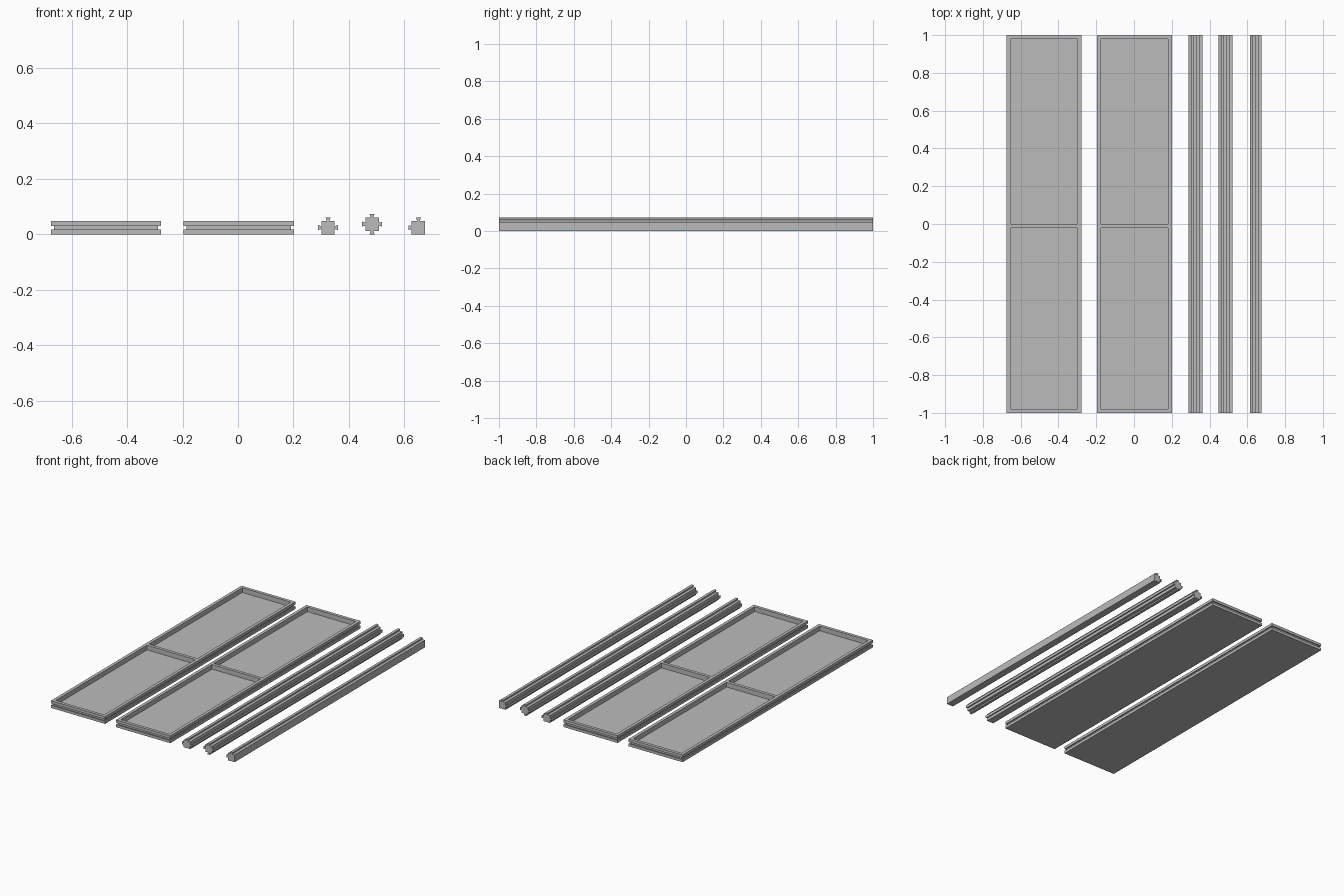
import bpy, bmesh

if "Cube" in bpy.data.objects:
    bpy.data.objects.remove(bpy.data.objects["Cube"])

grey = bpy.data.materials.new("plain grey")
grey.diffuse_color = (0.5, 0.5, 0.5, 1)
grey.use_nodes = True
grey.node_tree.nodes["Principled BSDF"].inputs["Base Color"].default_value = grey.diffuse_color

T = 0.048          # board thickness, also the rail body size
MID = T / 2
LIP, DEEP = 0.006, 0.009   # half height of the dovetail at its mouth and at its wide end
D = 0.011          # groove depth


def finish(bm, name):
    bmesh.ops.remove_doubles(bm, verts=bm.verts, dist=1e-5)
    bmesh.ops.recalc_face_normals(bm, faces=bm.faces)
    me = bpy.data.meshes.new(name)
    bm.to_mesh(me)
    bm.free()
    me.materials.append(grey)
    bpy.context.collection.objects.link(bpy.data.objects.new(name, me))


def ring(bm, x0, x1, y0, y1, z):
    return [bm.verts.new(p) for p in ((x0, y0, z), (x1, y0, z), (x1, y1, z), (x0, y1, z))]


def bridge(bm, a, b):
    for i in range(4):
        j = (i + 1) % 4
        bm.faces.new((a[i], a[j], b[j], b[i]))


def panel(name, x0, x1):
    bm = bmesh.new()
    # outer wall with a dovetail groove running round all four edges
    steps = [(0, 0), (0, MID - LIP), (D, MID - DEEP), (D, MID + DEEP), (0, MID + LIP), (0, T)]
    rings = [ring(bm, x0 + d, x1 - d, -1 + d, 1 - d, z) for d, z in steps]
    bm.faces.new(rings[0])
    for a, b in zip(rings, rings[1:]):
        bridge(bm, a, b)
    # top rim and crossbar around two recessed trays
    f, floor = 0.021, 0.017
    xs, ys = (x0, x0 + f, x1 - f, x1), (-1, -1 + f, -0.021, 0, 1 - f, 1)
    for i in range(3):
        for j in range(5):
            cell = (xs[i], xs[i + 1], ys[j], ys[j + 1])
            if i == 1 and j in (1, 3):
                top, low = ring(bm, *cell, T), ring(bm, *cell, floor)
                bridge(bm, top, low)
                bm.faces.new(low)
            else:
                bm.faces.new(ring(bm, *cell, T))
    finish(bm, name)


def rail(name, cx, cz, sides):
    # square bar with a dovetail tongue on each chosen side
    h, n, t, out = T / 2, LIP - 0.001, DEEP, T / 2 + 0.0125
    pts = []
    for dx, dz in ((0, -1), (1, 0), (0, 1), (-1, 0)):
        local = [(h, -h)]
        if (dx, dz) in sides:
            local += [(h, -n), (out, -t), (out, t), (h, n)]
        pts += [(cx + a * dx - b * dz, cz + a * dz + b * dx) for a, b in local]
    bm = bmesh.new()
    face = bm.faces.new([bm.verts.new((x, -1, z)) for x, z in pts])
    geo = bmesh.ops.extrude_face_region(bm, geom=[face])["geom"]
    bmesh.ops.translate(bm, vec=(0, 2, 0), verts=[v for v in geo if isinstance(v, bmesh.types.BMVert)])
    finish(bm, name)


L, R, U, B = (-1, 0), (1, 0), (0, 1), (0, -1)
panel("left_panel", -0.675, -0.277)
panel("middle_panel", -0.197, 0.202)
rail("three_way_rail", 0.325, MID, (L, R, U))
rail("four_way_rail", 0.484, MID + 0.0125, (L, R, U, B))
rail("corner_rail", 0.651, MID, (L, U))
